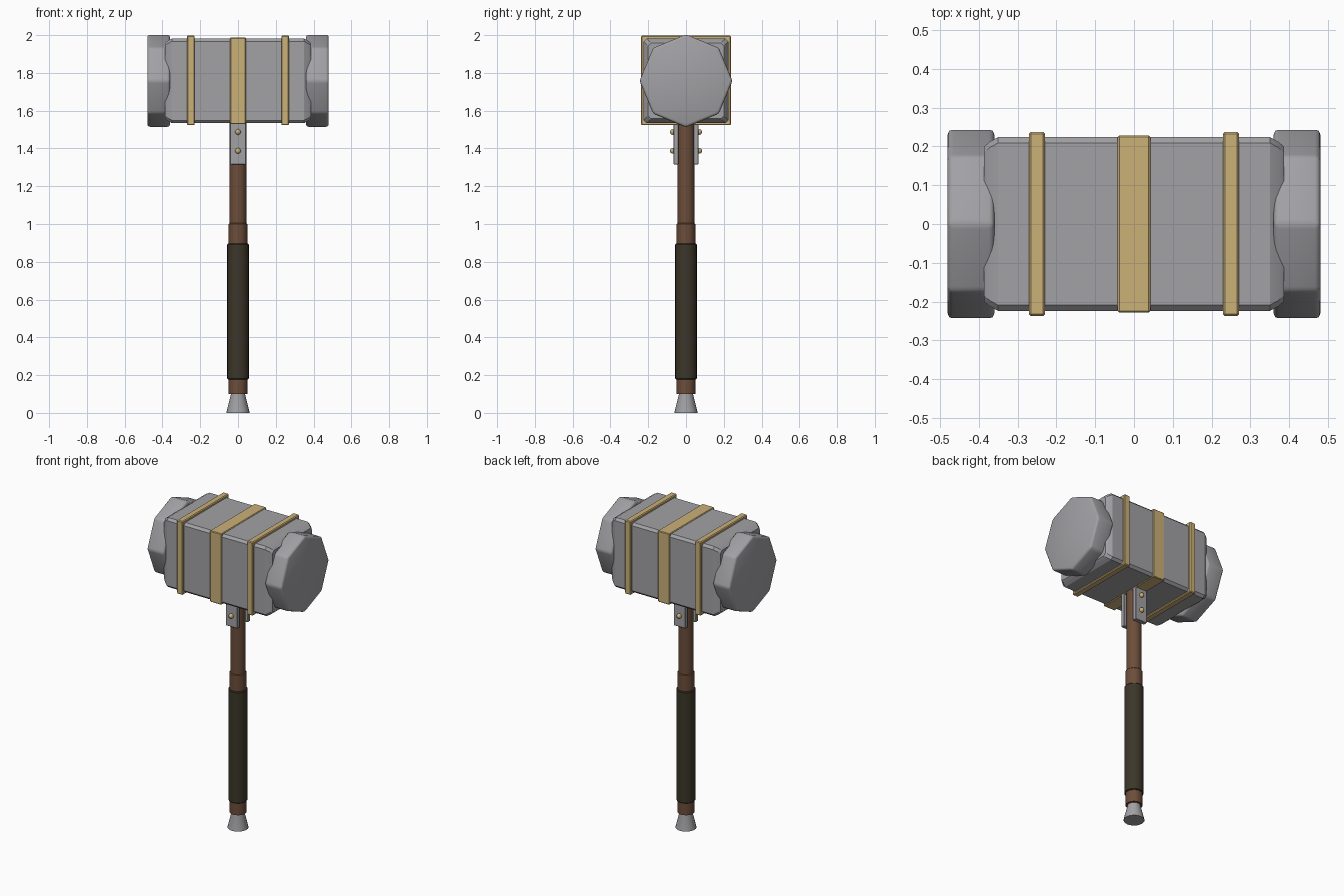
import bpy, bmesh, math
from mathutils import Matrix, Vector

cube = bpy.data.objects.get("Cube")
if cube:
    bpy.data.objects.remove(cube, do_unlink=True)

HEAD_Z = 1.758


def material(name, rgb):
    m = bpy.data.materials.new(name)
    m.use_nodes = True
    m.diffuse_color = (*rgb, 1)
    bsdf = m.node_tree.nodes["Principled BSDF"]
    bsdf.inputs["Base Color"].default_value = (*rgb, 1)
    bsdf.inputs["Roughness"].default_value = 0.6
    return m


STEEL = material("steel grey", (0.36, 0.36, 0.38))
BRASS = material("pale brass", (0.60, 0.44, 0.19))
WOOD = material("brown wood", (0.15, 0.075, 0.042))
LEATHER = material("dark leather", (0.045, 0.037, 0.022))


def finish(name, bm, mat, bevel=0, segments=1, angle=30):
    """Turn a bmesh into a shaded, optionally bevelled object."""
    bmesh.ops.recalc_face_normals(bm, faces=bm.faces)
    mesh = bpy.data.meshes.new(name)
    bm.to_mesh(mesh)
    bm.free()
    mesh.materials.append(mat)
    ob = bpy.data.objects.new(name, mesh)
    bpy.context.collection.objects.link(ob)
    bpy.ops.object.select_all(action='DESELECT')
    ob.select_set(True)
    bpy.context.view_layer.objects.active = ob
    if bevel:
        mod = ob.modifiers.new("Bevel", 'BEVEL')
        mod.width = bevel
        mod.segments = segments
        bpy.ops.object.modifier_apply(modifier=mod.name)
    bpy.ops.object.shade_smooth_by_angle(angle=math.radians(angle))
    return ob


def box(name, centre, size, mat, bevel=0):
    bm = bmesh.new()
    bmesh.ops.create_cube(bm, size=1, matrix=Matrix.Translation(centre) @ Matrix.Diagonal((*size, 1)))
    return finish(name, bm, mat, bevel)


def loft(name, rings, mat, **kw):
    """Skin a list of equal-length point rings and cap both ends."""
    bm = bmesh.new()
    loops = [[bm.verts.new(p) for p in ring] for ring in rings]
    n = len(loops[0])
    for a, b in zip(loops, loops[1:]):
        for i in range(n):
            j = (i + 1) % n
            bm.faces.new((a[i], a[j], b[j], b[i]))
    bm.faces.new(loops[0])
    bm.faces.new(loops[-1])
    return finish(name, bm, mat, **kw)


def lathe(name, profile, mat, sides=24):
    """Revolve (radius, height) pairs around the vertical axis."""
    turns = [2 * math.pi * i / sides for i in range(sides)]
    rings = [[(r * math.cos(t), r * math.sin(t), z) for t in turns] for r, z in profile]
    return loft(name, rings, mat)


def chamfered_square(x, half, cut):
    inner = half - cut
    pts = []
    for sy, sz in ((1, 1), (-1, 1), (-1, -1), (1, -1)):
        corner = [(sy * half, sz * inner), (sy * inner, sz * half)]
        pts += corner if sy * sz > 0 else corner[::-1]
    return [(x, y, HEAD_Z + z) for y, z in pts]


# Head block with chamfered edges and tapered ends
loft("head_block",
     [chamfered_square(x, half, 0.015) for x, half in
      ((-0.386, 0.200), (-0.372, 0.212), (-0.35, 0.224),
       (0.35, 0.224), (0.372, 0.212), (0.386, 0.200))],
     STEEL, angle=15)

# Octagonal striking faces
for side, sx in (("left", 1), ("right", -1)):
    rings = [[(sx * x, 0.246 * math.sin(k * math.pi / 4), HEAD_Z + 0.246 * math.cos(k * math.pi / 4))
              for k in range(8)] for x in (0.36, 0.48)]
    loft(side + "_striking_face", rings, STEEL, bevel=0.014, segments=3, angle=40)

# Brass bands round the head
box("middle_band", (0, 0, HEAD_Z), (0.084, 0.456, 0.458), BRASS, 0.004)
for side, sx in (("left", 1), ("right", -1)):
    box(side + "_band", (sx * 0.25, 0, HEAD_Z + 0.002), (0.042, 0.474, 0.474), BRASS, 0.005)

# Handle, grip and pommel
lathe("handle", [(0.05, 0.10), (0.05, 1.0), (0.045, 1.005), (0.045, 1.56)], WOOD)
lathe("grip", [(0.053, 0.178), (0.057, 0.182), (0.057, 0.892), (0.053, 0.897)], LEATHER)
lathe("pommel", [(0.061, 0), (0.060, 0.008), (0.036, 0.105), (0.036, 0.12)], STEEL)

# Brackets with rivets on the front and back of the handle
for side, sy in (("front", -1), ("back", 1)):
    box(side + "_bracket", (0, sy * 0.053, 1.43), (0.084, 0.026, 0.23), STEEL, 0.003)
    for place, z in (("lower", 1.387), ("upper", 1.487)):
        bm = bmesh.new()
        bmesh.ops.create_uvsphere(bm, u_segments=12, v_segments=8, radius=0.015,
                                  matrix=Matrix.Translation(Vector((0, sy * 0.07, z))))
        finish(f"{side}_{place}_rivet", bm, BRASS, angle=60)
